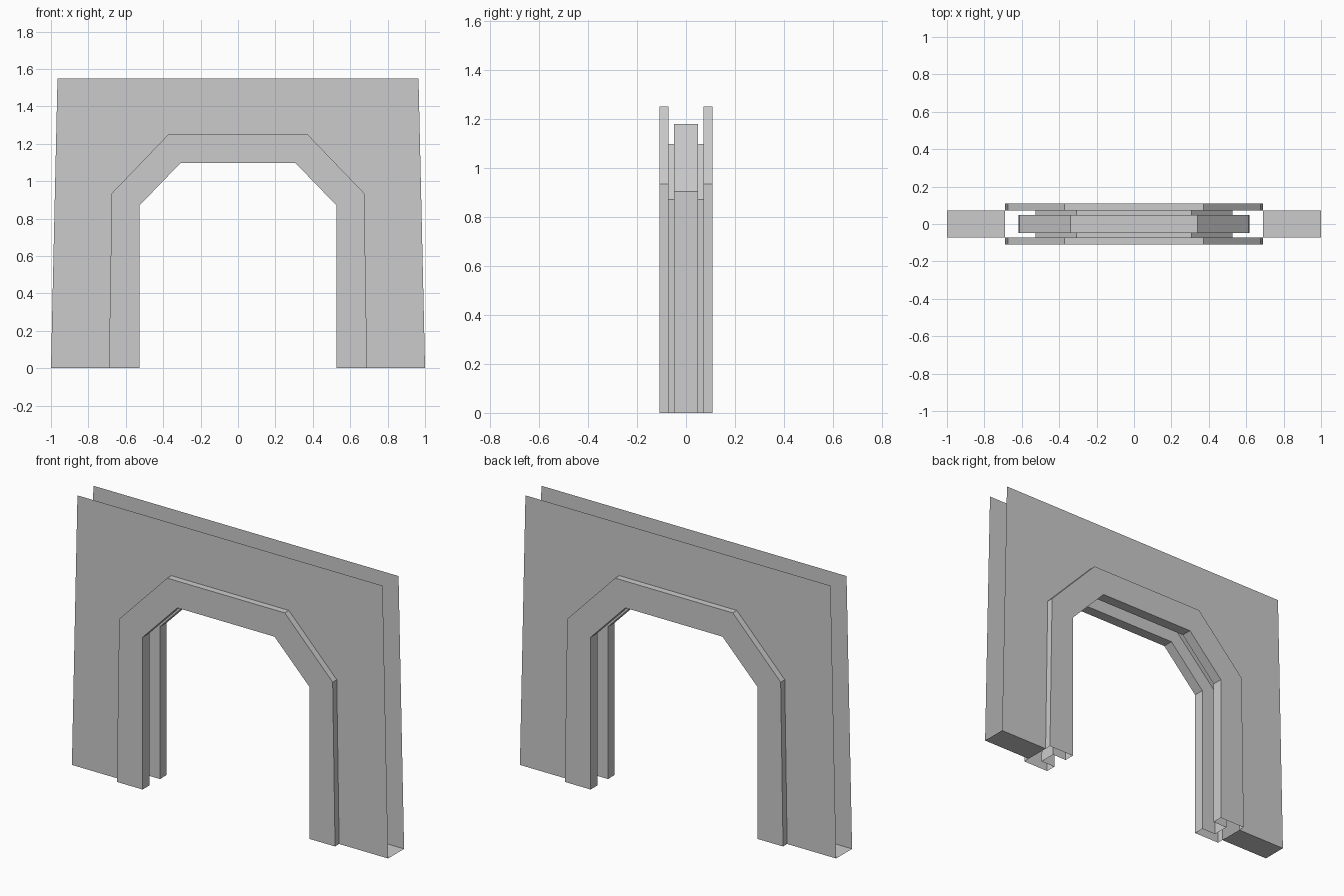
import bpy

if "Cube" in bpy.data.objects:
    bpy.data.objects.remove(bpy.data.objects["Cube"])

# Half profiles (x, z) from the foot up to the top corner
WALL_EDGE = [(1.0, 0.0), (0.979, 0.935), (0.965, 1.55)]
FRAME_OUTER = [(0.69, 0.0), (0.675, 0.935), (0.372, 1.25)]
FRAME_INNER = [(0.527, 0.0), (0.527, 0.87), (0.307, 1.097)]
GROOVE = [(0.617, 0.0), (0.612, 0.903), (0.34, 1.18)]
WALL_Y, FRAME_Y, GROOVE_Y = 0.072, 0.109, 0.048


def arch(half, y):
    """Mirror a half profile into a full arch path at depth y."""
    left = [(-x, y, z) for x, z in half]
    right = [(x, y, z) for x, z in reversed(half)]
    return left + right


def bridge(paths):
    """Join successive arch paths with quads."""
    n = len(paths[0])
    verts = [p for path in paths for p in path]
    faces = []
    for j in range(len(paths) - 1):
        for i in range(n - 1):
            a, d = j * n + i, (j + 1) * n + i
            faces.append((a, d, d + 1, a + 1))
    return verts, faces


def make(name, verts, faces):
    mesh = bpy.data.meshes.new(name)
    mesh.from_pydata(verts, [], faces)
    mesh.update()
    obj = bpy.data.objects.new(name, mesh)
    bpy.context.collection.objects.link(obj)
    return obj


# Front and back wall panels, open along the top and outer sides
make("wall_front", *bridge([arch(WALL_EDGE, -WALL_Y), arch(FRAME_OUTER, -WALL_Y)]))
make("wall_back", *bridge([arch(FRAME_OUTER, WALL_Y), arch(WALL_EDGE, WALL_Y)]))

# Underside strips that close the wall between the panels
for side, x0, x1 in (("left", -1.0, -0.69), ("right", 0.69, 1.0)):
    make("wall_base_" + side,
         [(x0, -WALL_Y, 0), (x0, WALL_Y, 0), (x1, WALL_Y, 0), (x1, -WALL_Y, 0)],
         [(0, 1, 2, 3)])

# Door frame: raised trim on both sides with a door groove in the middle
section = [
    (FRAME_OUTER, -WALL_Y), (FRAME_OUTER, -FRAME_Y),
    (FRAME_INNER, -FRAME_Y), (FRAME_INNER, -GROOVE_Y),
    (GROOVE, -GROOVE_Y), (GROOVE, GROOVE_Y),
    (FRAME_INNER, GROOVE_Y), (FRAME_INNER, FRAME_Y),
    (FRAME_OUTER, FRAME_Y), (FRAME_OUTER, WALL_Y),
]
make("door_frame", *bridge([arch(half, y) for half, y in section]))
